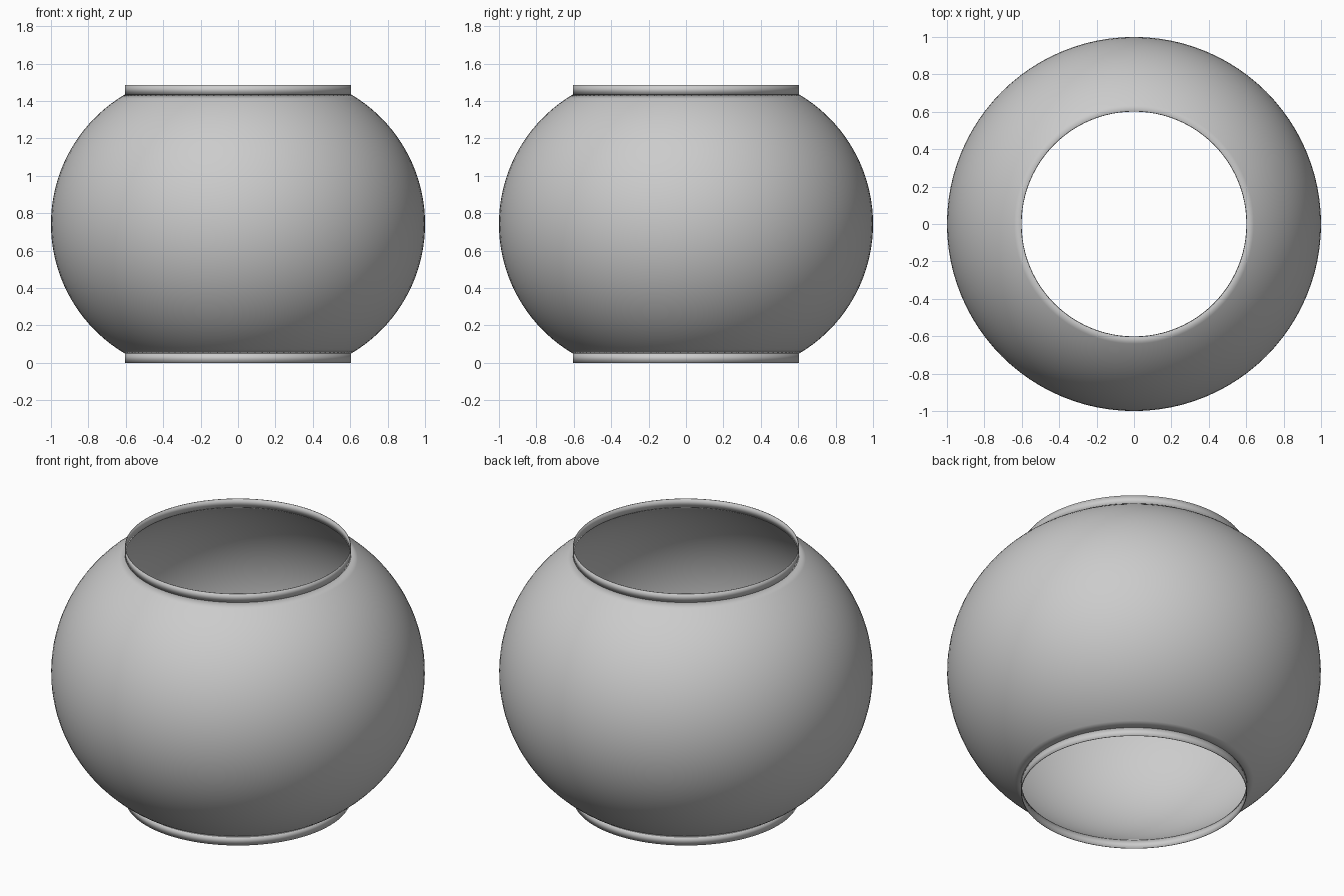
import bpy, bmesh, math

if "Cube" in bpy.data.objects:
    bpy.data.objects.remove(bpy.data.objects["Cube"])

HEIGHT, COLLAR, NECK = 1.485, 0.05, 0.605
MID = HEIGHT / 2
SEGMENTS = 96

grey = bpy.data.materials.new("plain grey")
grey.use_nodes = True
grey.diffuse_color = (0.6, 0.6, 0.6, 1)
grey.node_tree.nodes["Principled BSDF"].inputs["Base Color"].default_value = grey.diffuse_color


def lathe(name, profile):
    """Revolve (radius, height) points into an open, thin-walled shell."""
    bm = bmesh.new()
    verts = [bm.verts.new((r, 0, z)) for r, z in profile]
    edges = [bm.edges.new(pair) for pair in zip(verts, verts[1:])]
    bmesh.ops.spin(bm, geom=verts + edges, axis=(0, 0, 1), cent=(0, 0, 0),
                   angle=math.tau, steps=SEGMENTS, use_duplicate=False)
    bmesh.ops.remove_doubles(bm, verts=bm.verts, dist=0.0001)
    bmesh.ops.recalc_face_normals(bm, faces=bm.faces)
    # make the wall face outwards
    face = max(bm.faces, key=lambda f: f.calc_center_median().x)
    if face.normal.x < 0:
        bmesh.ops.reverse_faces(bm, faces=bm.faces)
    mesh = bpy.data.meshes.new(name)
    bm.to_mesh(mesh)
    bm.free()
    mesh.materials.append(grey)
    obj = bpy.data.objects.new(name, mesh)
    bpy.context.collection.objects.link(obj)
    wall = obj.modifiers.new("thin wall", "SOLIDIFY")
    wall.thickness = 0.004
    wall.offset = -1
    bpy.ops.object.select_all(action="DESELECT")
    obj.select_set(True)
    bpy.context.view_layer.objects.active = obj
    bpy.ops.object.shade_smooth_by_angle(angle=math.radians(25))
    return obj


# Bulging globe: a circular arc from the lower neck to the upper neck
half = MID - COLLAR
inset = 1 - NECK
radius = (inset ** 2 + half ** 2) / (2 * inset)
sweep = math.asin(half / radius)
STEPS = 40
angles = [sweep * (2 * i / STEPS - 1) for i in range(STEPS + 1)]
lathe("globe", [(1 - radius + radius * math.cos(a), MID + radius * math.sin(a)) for a in angles])

# Straight collars around both openings
lathe("bottom_collar", [(NECK, 0), (NECK, COLLAR)])
lathe("top_collar", [(NECK, HEIGHT - COLLAR), (NECK, HEIGHT)])
